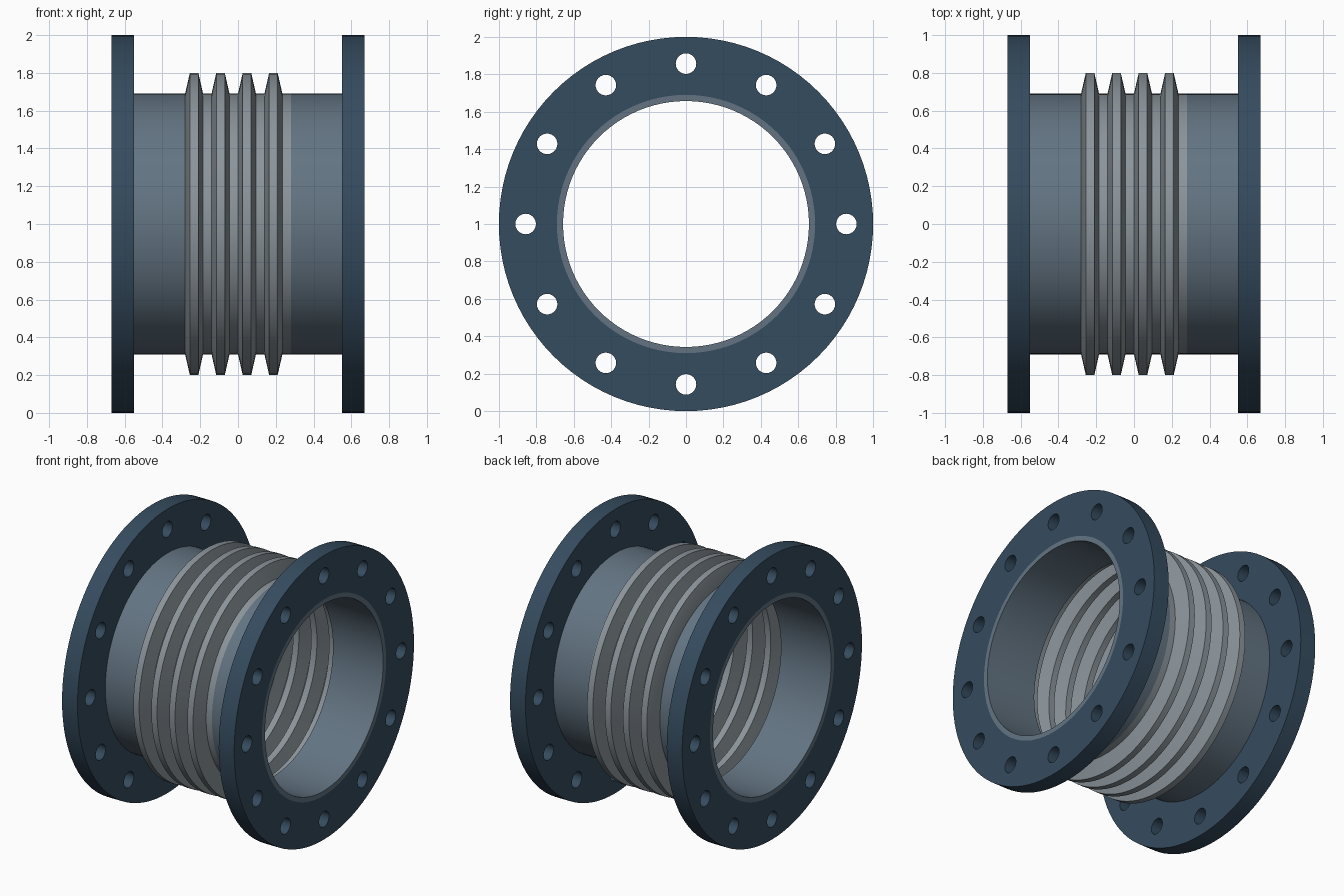
import bpy, bmesh
from math import sin, cos, pi, radians
from mathutils import Matrix

if "Cube" in bpy.data.objects:
    bpy.data.objects.remove(bpy.data.objects["Cube"])

SEG = 96
CZ = 1.0  # axis height


def material(name, rgb):
    m = bpy.data.materials.new(name)
    m.diffuse_color = (*rgb, 1)
    m.use_nodes = True
    m.node_tree.nodes["Principled BSDF"].inputs["Base Color"].default_value = m.diffuse_color
    return m


def finish(bm, name, mat):
    bmesh.ops.recalc_face_normals(bm, faces=bm.faces)
    me = bpy.data.meshes.new(name)
    bm.to_mesh(me)
    bm.free()
    if mat:
        me.materials.append(mat)
    me.shade_smooth()
    me.set_sharp_from_angle(angle=radians(25))
    ob = bpy.data.objects.new(name, me)
    bpy.context.collection.objects.link(ob)
    return ob


def revolve(name, profile, mat):
    """Turn a closed (x, radius) profile around the horizontal axis."""
    bm = bmesh.new()
    rings = []
    for i in range(SEG):
        a = 2 * pi * i / SEG
        rings.append([bm.verts.new((x, r * cos(a), CZ + r * sin(a))) for x, r in profile])
    n = len(profile)
    for i in range(SEG):
        p, q = rings[i], rings[(i + 1) % SEG]
        for j in range(n):
            k = (j + 1) % n
            bm.faces.new((p[j], p[k], q[k], q[j]))
    return finish(bm, name, mat)


flange_mat = material("flange_blue", (0.036, 0.072, 0.115))
pipe_mat = material("pipe_steel", (0.125, 0.175, 0.225))
bellows_mat = material("bellows_grey", (0.26, 0.30, 0.33))

# Bolt hole cutters: twelve rods through both flanges
bm = bmesh.new()
for i in range(12):
    a = 2 * pi * i / 12
    bmesh.ops.create_cone(
        bm, cap_ends=True, segments=24, radius1=0.055, radius2=0.055, depth=2,
        matrix=Matrix.Translation((0, 0.857 * cos(a), CZ + 0.857 * sin(a))) @ Matrix.Rotation(pi / 2, 4, 'Y'))
cutter = finish(bm, "bolt_hole_cutter", flange_mat)
cutter.hide_render = True

for side, s in (("left", -1), ("right", 1)):
    # Drilled flange
    flange = revolve(side + "_flange", [(s * 0.55, 0.69), (s * 0.55, 1.0), (s * 0.67, 1.0), (s * 0.67, 0.69)], flange_mat)
    mod = flange.modifiers.new("bolt_holes", 'BOOLEAN')
    mod.object = cutter
    mod.operation = 'DIFFERENCE'
    mod.solver = 'EXACT'
    bpy.context.view_layer.objects.active = flange
    bpy.ops.object.modifier_apply(modifier=mod.name)
    flange.data.shade_smooth()
    flange.data.set_sharp_from_angle(angle=radians(25))
    # Pipe stub running out to the flange face
    revolve(side + "_pipe", [(s * 0.28, 0.657), (s * 0.28, 0.69), (s * 0.67, 0.69), (s * 0.67, 0.657)], pipe_mat)

bpy.data.objects.remove(cutter)

# Bellows: four convolutions, thin wall
PITCH, ROOT, CREST, WALL = 0.14, 0.69, 0.80, 0.012
outer = []
for i in range(4):
    x = -0.28 + i * PITCH
    outer += [(x, ROOT), (x + 0.025, CREST), (x + 0.07, CREST), (x + 0.095, ROOT)]
outer.append((0.28, ROOT))
inner = [(x, r - WALL) for x, r in reversed(outer)]
revolve("bellows", outer + inner, bellows_mat)
